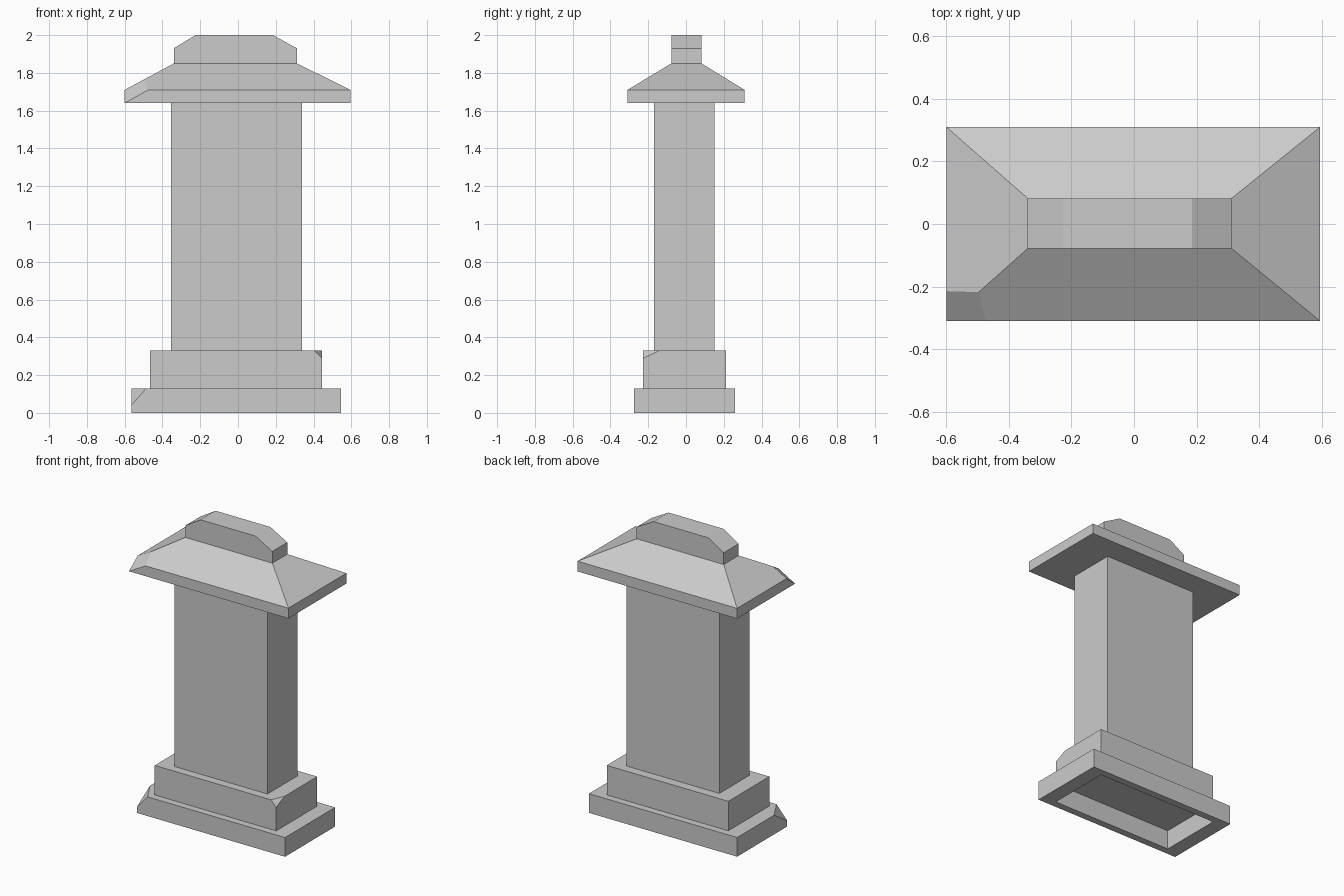
import bpy, bmesh
from mathutils import Vector

cube = bpy.data.objects.get("Cube")
if cube:
    bpy.data.objects.remove(cube, do_unlink=True)

stone = bpy.data.materials.new("grey_stone")
stone.use_nodes = True
GREY = (0.6, 0.6, 0.6, 1)
stone.diffuse_color = GREY
stone.node_tree.nodes["Principled BSDF"].inputs["Base Color"].default_value = GREY


def loft(name, sections, capped=True, chip=None):
    """Join rectangles (bounds, z); chip holds three points of a broken corner and the lost corner."""
    bm = bmesh.new()
    rings = []
    for (x0, x1, y0, y1), z in sections:
        corners = ((x0, y0), (x1, y0), (x1, y1), (x0, y1))
        rings.append([bm.verts.new((x, y, z)) for x, y in corners])
    for low, high in zip(rings, rings[1:]):
        for i in range(4):
            j = (i + 1) % 4
            bm.faces.new((low[i], low[j], high[j], high[i]))
    if capped:
        bm.faces.new(rings[0][::-1])
        bm.faces.new(rings[-1])
    bmesh.ops.remove_doubles(bm, verts=bm.verts[:], dist=1e-5)

    if chip:
        a, b, c, lost = map(Vector, chip)
        normal = (b - a).cross(c - a).normalized()
        if normal.dot(lost - a) < 0:
            normal.negate()
        bmesh.ops.bisect_plane(bm, geom=bm.verts[:] + bm.edges[:] + bm.faces[:],
                               dist=1e-5, plane_co=a, plane_no=normal, clear_outer=True)
        bmesh.ops.holes_fill(bm, edges=[e for e in bm.edges if e.is_boundary], sides=0)

    bmesh.ops.recalc_face_normals(bm, faces=bm.faces[:])
    mesh = bpy.data.meshes.new(name)
    bm.to_mesh(mesh)
    bm.free()
    mesh.materials.append(stone)
    obj = bpy.data.objects.new(name, mesh)
    bpy.context.collection.objects.link(obj)
    return obj


# Footprints: x min, x max, y min, y max
BASE = (-0.565, 0.545, -0.275, 0.26)
STEP = (-0.465, 0.445, -0.227, 0.212)
SHAFT = (-0.355, 0.34, -0.17, 0.15)
EAVES = (-0.6, 0.595, -0.31, 0.31)
RIDGE = (-0.34, 0.312, -0.078, 0.082)
CREST = (-0.225, 0.185, -0.078, 0.082)

# Base slab, hollow underneath, with a chipped front corner
loft("base_slab",
     [(STEP, 0.13), (STEP, 0), (BASE, 0), (BASE, 0.13), (STEP, 0.13)], capped=False,
     chip=((-0.485, -0.275, 0.13), (-0.565, -0.135, 0.13),
           (-0.565, -0.275, 0.04), (-0.565, -0.275, 0.13)))

# Plinth with a small chip at the other front corner
loft("plinth", [(STEP, 0.13), (STEP, 0.33)],
     chip=((0.405, -0.227, 0.33), (0.445, -0.227, 0.29),
           (0.445, -0.14, 0.33), (0.445, -0.227, 0.33)))

# Pillar shaft
loft("shaft", [(SHAFT, 0.33), (SHAFT, 1.64)])

# Hipped cap with a broken front corner
loft("cap_roof", [(EAVES, 1.64), (EAVES, 1.71), (RIDGE, 1.85)],
     chip=((-0.6, -0.31, 1.64), (-0.475, -0.31, 1.71),
           (-0.6, -0.215, 1.71), (-0.6, -0.31, 1.71)))

# Ridge block with bevelled ends
loft("ridge_block", [(RIDGE, 1.85), (RIDGE, 1.93), (CREST, 2.0)])
